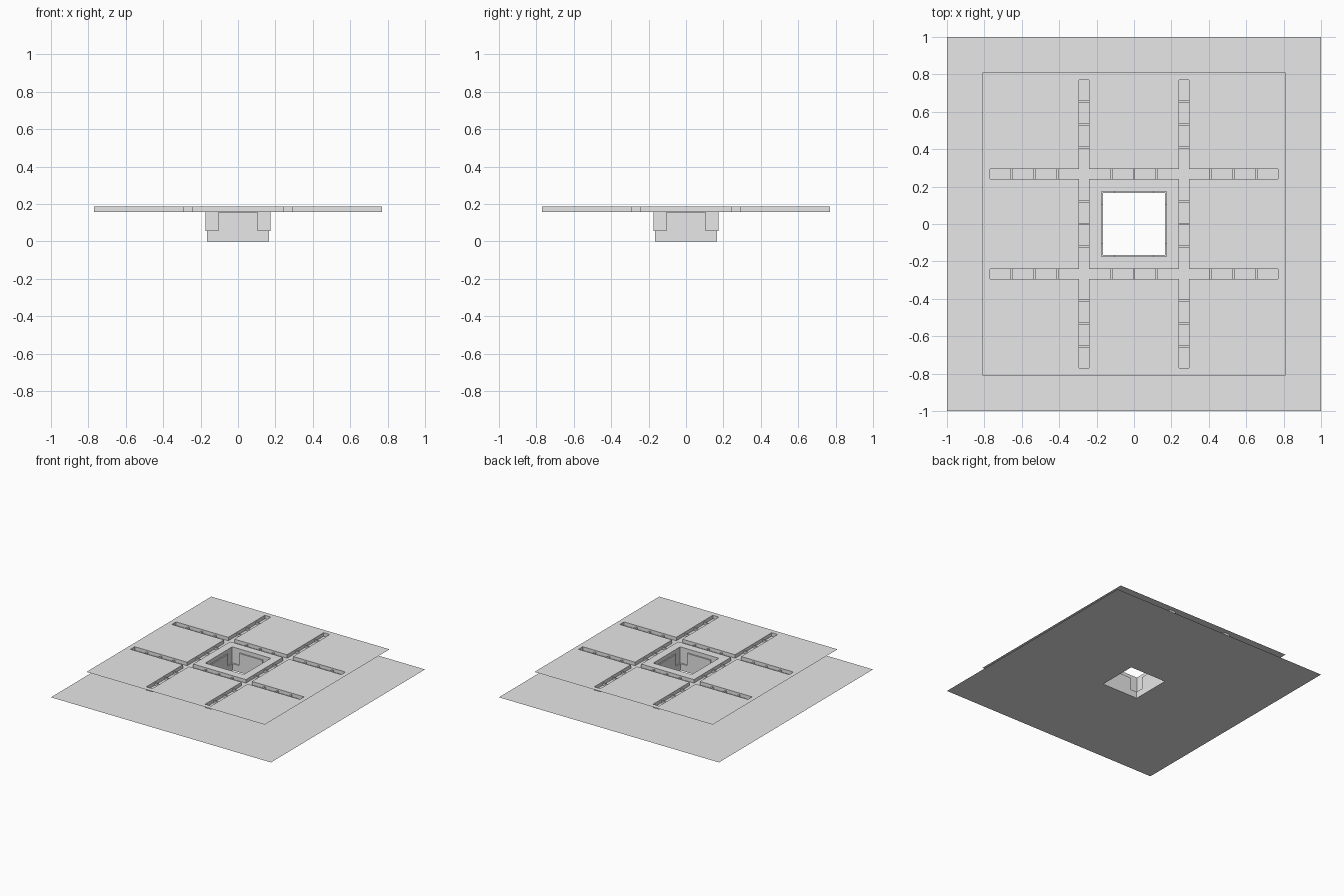
import bpy
import bmesh

cube = bpy.data.objects.get("Cube")
if cube:
    bpy.data.objects.remove(cube, do_unlink=True)

TOP, CHANNEL, LEDGE, STEP = 0.187, 0.158, 0.155, 0.055
DECK, GROUND = 0.81, 1.0
END, INNER, OUTER = 0.77, 0.24, 0.295     # channel reach and sides
BORE, RIM, POCKET = 0.165, 0.175, 0.105   # central well

grey = bpy.data.materials.new("light_grey")
grey.use_nodes = True
grey.diffuse_color = (0.8, 0.8, 0.8, 1)
grey.node_tree.nodes["Principled BSDF"].inputs["Base Color"].default_value = (0.8, 0.8, 0.8, 1)


def finish(bm, name):
    bmesh.ops.remove_doubles(bm, verts=bm.verts, dist=1e-5)
    mesh = bpy.data.meshes.new(name)
    bm.to_mesh(mesh)
    bm.free()
    mesh.materials.append(grey)
    bpy.context.collection.objects.link(bpy.data.objects.new(name, mesh))


def stepped_sheet(name, half_lines, level):
    """Thin sheet of cells; level gives (height, has_face), walls join unequal heights."""
    lines = [-v for v in reversed(half_lines)] + list(half_lines)
    n = len(lines) - 1
    mid = [(a + b) / 2 for a, b in zip(lines, lines[1:])]
    bm = bmesh.new()

    def quad(*points):
        bm.faces.new([bm.verts.new(p) for p in points])

    def cell(i, j):
        if 0 <= i < n and 0 <= j < n:
            return level(mid[i], mid[j])
        return (None, False)

    for i in range(n):
        for j in range(n):
            z, face = cell(i, j)
            if z is None:
                continue
            x0, x1, y0, y1 = lines[i], lines[i + 1], lines[j], lines[j + 1]
            if face:
                quad((x0, y0, z), (x1, y0, z), (x1, y1, z), (x0, y1, z))
            sides = [(1, 0, (x1, y0), (x1, y1)), (-1, 0, (x0, y1), (x0, y0)),
                     (0, 1, (x1, y1), (x0, y1)), (0, -1, (x0, y0), (x1, y0))]
            for di, dj, a, b in sides:
                other = cell(i + di, j + dj)[0]
                # Each wall is made once, from its lower cell, facing inward
                if other is not None and other > z:
                    quad((*b, z), (*a, z), (*a, other), (*b, other))
    finish(bm, name)


def in_channel(v):
    return INNER < abs(v) < OUTER


# Raised deck with four crossing channels
def deck_level(x, y):
    if max(abs(x), abs(y)) < RIM:
        return (None, False)
    if max(abs(x), abs(y)) < END and (in_channel(x) or in_channel(y)):
        return (CHANNEL, True)
    return (TOP, True)


stepped_sheet("deck_with_channels", [RIM, INNER, OUTER, END, DECK], deck_level)


# Central well with a stepped rim and four corner pockets
def well_level(x, y):
    far, near = max(abs(x), abs(y)), min(abs(x), abs(y))
    if far > RIM:
        return (TOP, False)
    if far < BORE:
        return (0, False)
    return (STEP if near > POCKET else LEDGE, True)


stepped_sheet("central_well", [POCKET, BORE, RIM, RIM + 0.01], well_level)

# Ground sheet, open under the well
stepped_sheet("ground_sheet", [BORE, GROUND],
              lambda x, y: (0, max(abs(x), abs(y)) > BORE))

# Low cross bars spaced along every channel
bars = bmesh.new()
centre, width, height = (INNER + OUTER) / 2, OUTER - INNER, 0.016
stations = [s * v for v in (0.12, 0.41, 0.53, 0.655) for s in (-1, 1)] + [0]
for side in (-centre, centre):
    for along in stations:
        for turned in (False, True):
            made = bmesh.ops.create_cube(bars, size=1)["verts"]
            size = (0.012, width, height) if turned else (width, 0.012, height)
            spot = (along, side) if turned else (side, along)
            bmesh.ops.scale(bars, vec=size, verts=made)
            bmesh.ops.translate(bars, vec=(*spot, CHANNEL + height / 2), verts=made)
finish(bars, "channel_cross_bars")
